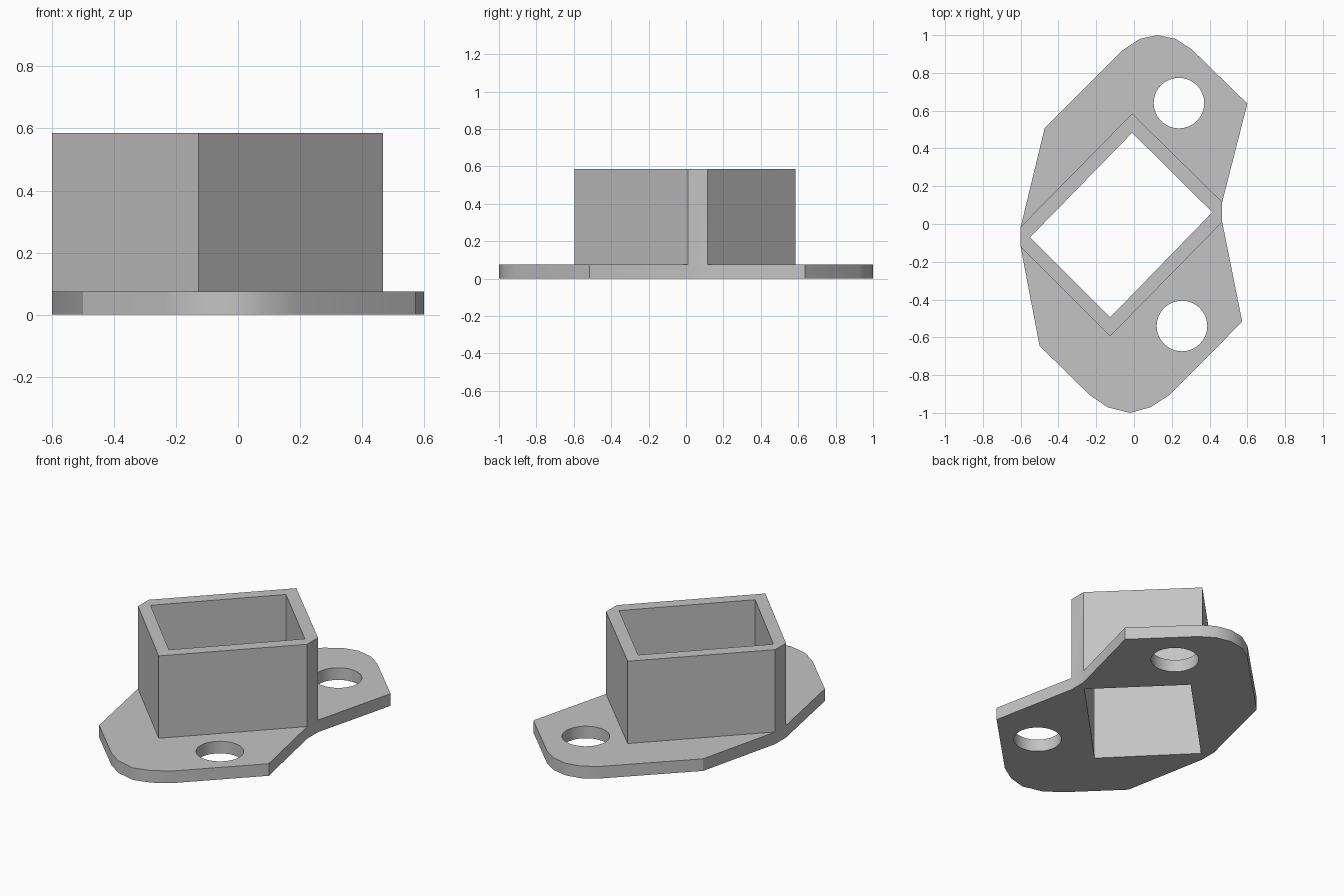
import bpy, bmesh
from math import cos, sin, tau, radians

cube = bpy.data.objects.get("Cube")
if cube:
    bpy.data.objects.remove(cube, do_unlink=True)

PLATE_TOP, SOCKET_TOP = 0.075, 0.585

# Socket corners: outer wall has two chamfered corners, inner opening is a rectangle
left_chamfer = [(-0.6, -0.016), (-0.6, -0.122)]
right_chamfer = [(0.467, 0.01), (0.467, 0.116)]
back_corner, front_corner = (-0.01, 0.585), (-0.127, -0.595)
outer = left_chamfer + [front_corner] + right_chamfer + [back_corner]
inner = [(-0.55, -0.07), (-0.127, -0.495), (0.415, 0.062), (-0.01, 0.483)]

# Flange ends with rounded tips
front_edge = [(-0.5, -0.645), (-0.235, -0.905), (-0.14, -0.97), (-0.02, -1.0),
              (0.087, -0.97), (0.188, -0.905), (0.573, -0.517)]
back_edge = [(0.6, 0.637), (0.304, 0.926), (0.22, 0.98), (0.124, 1.0),
             (0.03, 0.98), (-0.06, 0.92), (-0.473, 0.508)]
outline = left_chamfer + front_edge + right_chamfer + back_edge


def circle(cx, cy, r=0.134, n=32):
    return [(cx + r * cos(tau * i / n), cy + r * sin(tau * i / n)) for i in range(n)]


back_hole, front_hole = circle(0.238, 0.64), circle(0.254, -0.54)
bm = bmesh.new()


def cap(loops, z):
    """Flat face at height z bounded by the first loop, with the rest as holes."""
    edges = []
    for loop in loops:
        vs = [bm.verts.new((x, y, z)) for x, y in loop]
        edges += [bm.edges.new((vs[i - 1], v)) for i, v in enumerate(vs)]
    bmesh.ops.triangle_fill(bm, use_beauty=True, use_dissolve=False, edges=edges)


def wall(loop, z0, z1):
    """Upright band of quads along a closed loop."""
    low = [bm.verts.new((x, y, z0)) for x, y in loop]
    high = [bm.verts.new((x, y, z1)) for x, y in loop]
    for i in range(len(loop)):
        bm.faces.new((low[i - 1], low[i], high[i], high[i - 1]))


# Mounting plate: underside, two flange tops, rim and bolt holes
cap([outline, inner, front_hole, back_hole], 0)
cap([[left_chamfer[1]] + front_edge + [right_chamfer[0], front_corner], front_hole], PLATE_TOP)
cap([[right_chamfer[1]] + back_edge + [left_chamfer[0], back_corner], back_hole], PLATE_TOP)
for loop in (outline, front_hole, back_hole):
    wall(loop, 0, PLATE_TOP)

# Socket: outer walls, through opening and top rim
wall(outer, PLATE_TOP, SOCKET_TOP)
wall(inner, 0, SOCKET_TOP)
cap([outer, inner], SOCKET_TOP)

bmesh.ops.remove_doubles(bm, verts=bm.verts[:], dist=0.0005)
bmesh.ops.recalc_face_normals(bm, faces=bm.faces[:])
mesh = bpy.data.meshes.new("socket_bracket")
bm.to_mesh(mesh)
bm.free()

# Plain grey finish
grey = bpy.data.materials.new("grey")
grey.use_nodes = True
colour = (0.55, 0.55, 0.55, 1)
grey.diffuse_color = colour
grey.node_tree.nodes["Principled BSDF"].inputs["Base Color"].default_value = colour
mesh.materials.append(grey)

bracket = bpy.data.objects.new("socket_bracket", mesh)
bpy.context.collection.objects.link(bracket)
bpy.ops.object.select_all(action="DESELECT")
bracket.select_set(True)
bpy.context.view_layer.objects.active = bracket
bpy.ops.object.shade_smooth_by_angle(angle=radians(30))
